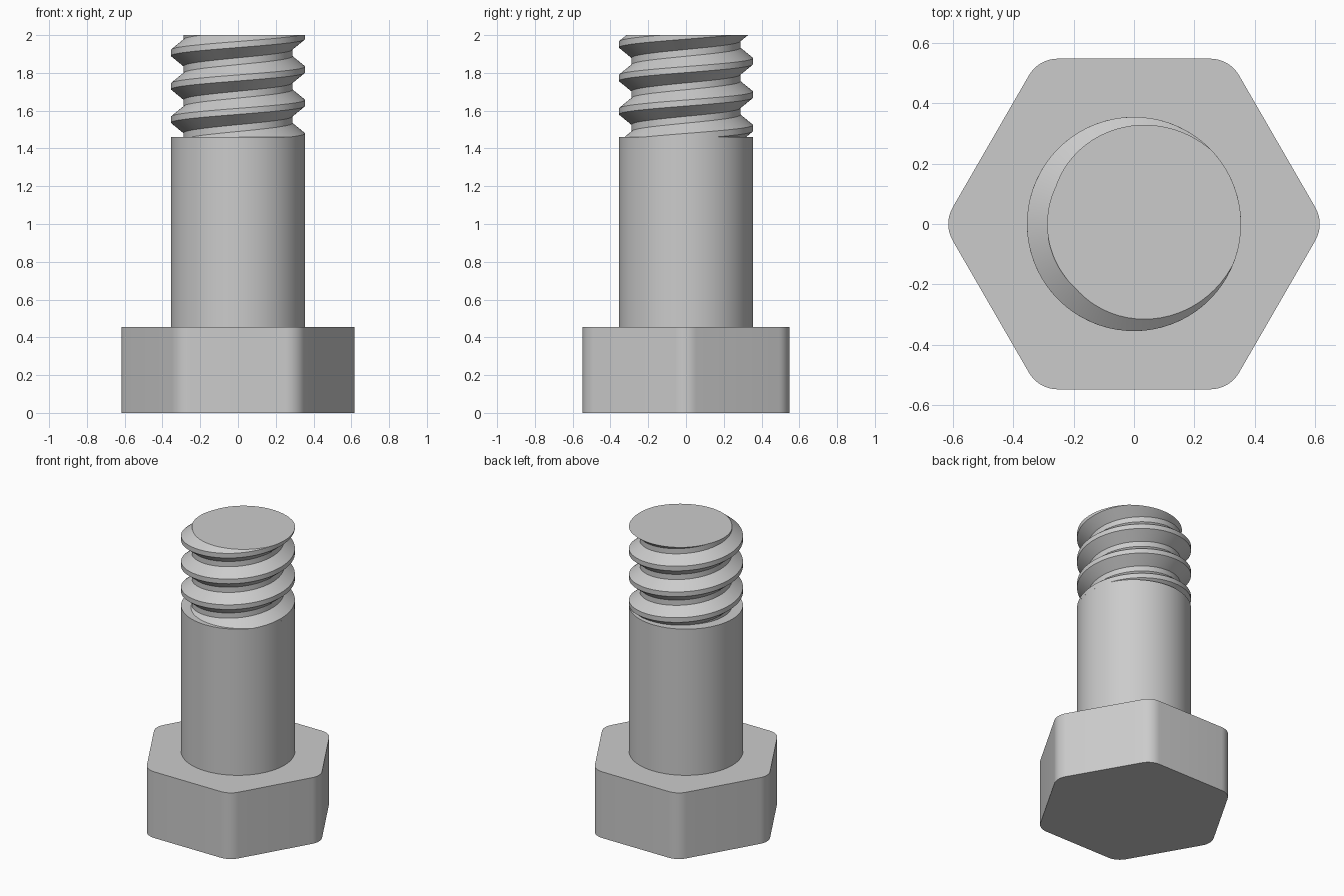
import bpy, bmesh, math
from math import cos, sin, pi, radians

if "Cube" in bpy.data.objects:
    bpy.data.objects.remove(bpy.data.objects["Cube"])

HEAD_H, SHANK_TOP, TOP = 0.455, 1.46, 2.0
R_CREST, R_ROOT, PITCH = 0.355, 0.288, 0.177
N = 72                                   # segments per turn

steel = bpy.data.materials.new("steel grey")
steel.diffuse_color = (0.6, 0.6, 0.6, 1)
steel.use_nodes = True
steel.node_tree.nodes["Principled BSDF"].inputs["Base Color"].default_value = steel.diffuse_color


def finish(bm, name):
    """Turn a bmesh into a shaded, coloured object."""
    bmesh.ops.recalc_face_normals(bm, faces=bm.faces)
    me = bpy.data.meshes.new(name)
    bm.to_mesh(me)
    bm.free()
    me.materials.append(steel)
    ob = bpy.data.objects.new(name, me)
    bpy.context.collection.objects.link(ob)
    bpy.ops.object.select_all(action='DESELECT')
    ob.select_set(True)
    bpy.context.view_layer.objects.active = ob
    bpy.ops.object.shade_smooth_by_angle(angle=radians(25))
    return ob


def prism(name, outline, z0, z1):
    """Extrude a flat outline from z0 to z1."""
    bm = bmesh.new()
    face = bm.faces.new([bm.verts.new((x, y, z0)) for x, y in outline])
    ext = bmesh.ops.extrude_face_region(bm, geom=[face], use_keep_orig=True)
    top = [v for v in ext["geom"] if isinstance(v, bmesh.types.BMVert)]
    bmesh.ops.translate(bm, verts=top, vec=(0, 0, z1 - z0))
    return finish(bm, name)


# Hexagonal head with rounded corners
apothem, fillet, steps = 0.548, 0.11, 8
centre = (apothem - fillet) / cos(pi / 6)
hexagon = []
for k in range(6):
    a = k * pi / 3
    for s in range(steps + 1):
        t = a - pi / 6 + s / steps * pi / 3
        hexagon.append((centre * cos(a) + fillet * cos(t),
                        centre * sin(a) + fillet * sin(t)))
prism("hex_head", hexagon, 0, HEAD_H)

# Plain round shank
circle = [(R_CREST * cos(2 * pi * i / N), R_CREST * sin(2 * pi * i / N))
          for i in range(N)]
prism("shank", circle, HEAD_H, SHANK_TOP)

# Right-handed thread: a helical strip of crest, flank, root and flank
profile = [(-0.016, R_CREST), (0.016, R_CREST),
           (PITCH / 2 - 0.018, R_ROOT), (PITCH / 2 + 0.018, R_ROOT)]
crest_angle = radians(11)                # crest meets the end face here
turns_below, turns_above = 5, 2
bm = bmesh.new()
rows = []
for j in range(-turns_below * N, turns_above * N + 1):
    a = crest_angle + 2 * pi * j / N
    z = TOP + PITCH * j / N
    rows.append([bm.verts.new((r * cos(a), r * sin(a), z + dz))
                 for dz, r in profile])
for j in range(len(rows) - N - 1):
    low = rows[j] + [rows[j + N][0]]
    high = rows[j + 1] + [rows[j + N + 1][0]]
    for k in range(4):
        bm.faces.new((low[k], high[k], high[k + 1], low[k + 1]))

# Trim the thread flat at both ends and close it
for z, direction in ((TOP, 1), (SHANK_TOP - 0.01, -1)):
    cut = bmesh.ops.bisect_plane(
        bm, geom=bm.verts[:] + bm.edges[:] + bm.faces[:], dist=1e-6,
        plane_co=(0, 0, z), plane_no=(0, 0, direction), clear_outer=True)
    rim = [e for e in cut["geom_cut"]
           if isinstance(e, bmesh.types.BMEdge) and e.is_boundary]
    bmesh.ops.contextual_create(bm, geom=rim)
finish(bm, "thread")
